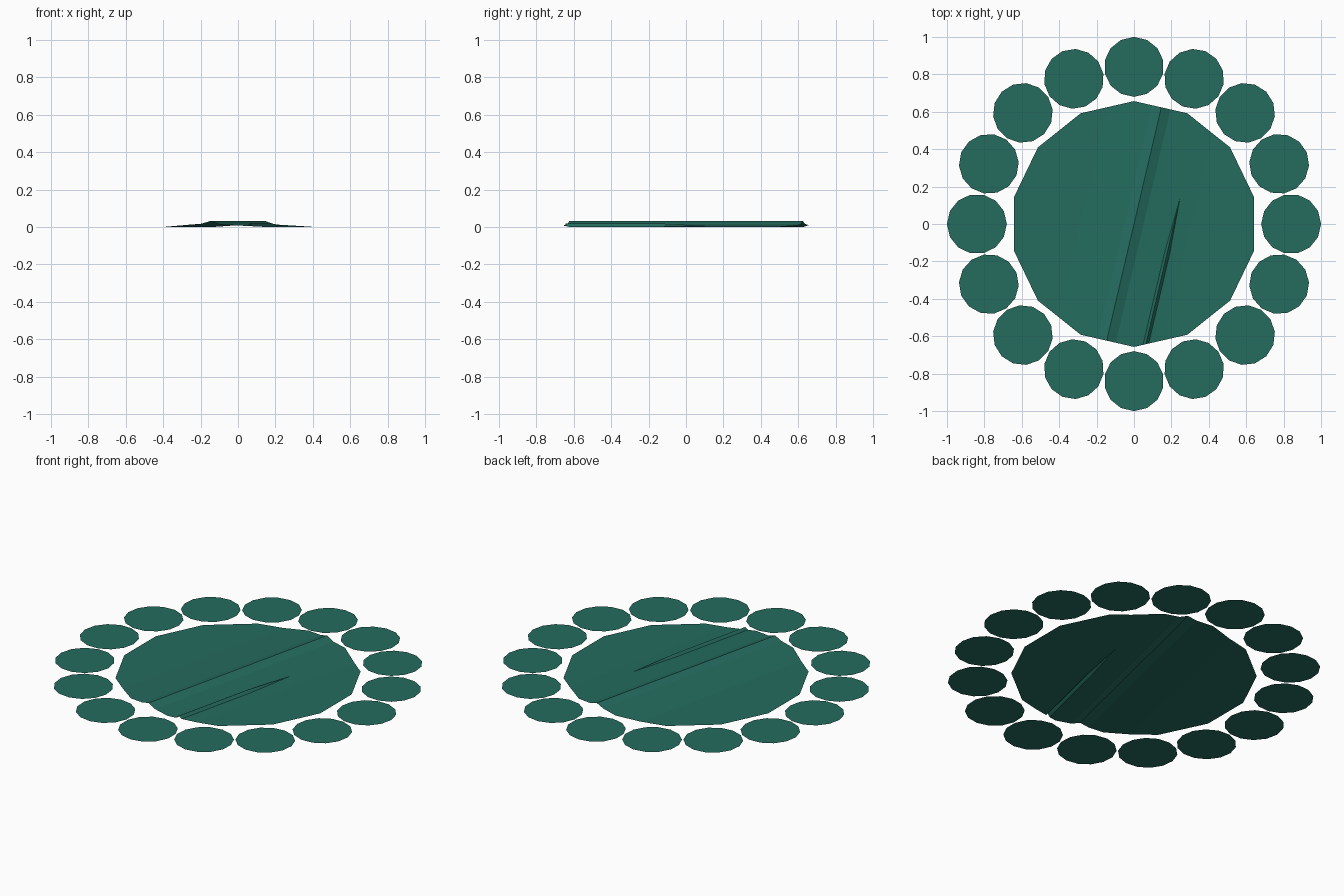
import bpy, bmesh, math
from mathutils import Vector, Matrix

if "Cube" in bpy.data.objects:
    bpy.data.objects.remove(bpy.data.objects["Cube"])

green = bpy.data.materials.new("deep_green")
green.diffuse_color = (0.018, 0.15, 0.114, 1)
green.use_nodes = True
green.node_tree.nodes["Principled BSDF"].inputs["Base Color"].default_value = green.diffuse_color

SIDES = 14
ALONG = Vector((0.228, 0.974, 0))    # direction of the folds
ACROSS = Vector((0.974, -0.228, 0))

# height of the sheet across the main fold
PROFILE = [(-0.8, 0), (-0.28, 0), (-0.05, 0.018), (0, 0.033),
           (0.05, 0.014), (0.3, 0), (0.8, 0)]
# shorter second fold
FOLD_U, FOLD_W, FOLD_END = 0.208, 0.014, 0.19


def finish(bm, name):
    mesh = bpy.data.meshes.new(name)
    bm.to_mesh(mesh)
    bm.free()
    mesh.materials.append(green)
    obj = bpy.data.objects.new(name, mesh)
    bpy.context.collection.objects.link(obj)
    return obj


def cut(bm, point, normal):
    bmesh.ops.bisect_plane(bm, geom=bm.verts[:] + bm.edges[:] + bm.faces[:],
                           plane_co=point, plane_no=normal, dist=1e-5)


def height(p):
    u, v = p.dot(ACROSS), p.dot(ALONG)
    z = 0
    for (a, za), (b, zb) in zip(PROFILE, PROFILE[1:]):
        if a <= u <= b:
            z = za + (zb - za) * (u - a) / (b - a)
    rise = max(0, 1 - abs(u - FOLD_U) / FOLD_W)
    fade = min(1, max(0, (FOLD_END - v) / 0.3))
    return z + 0.015 * rise * fade


# central creased sheet
bm = bmesh.new()
bmesh.ops.create_circle(bm, cap_ends=True, segments=SIDES, radius=0.657,
                        matrix=Matrix.Rotation(math.pi / 2 + math.pi / SIDES * (SIDES % 4 != 0), 4, 'Z'))
for u in [p[0] for p in PROFILE[1:-1]] + [FOLD_U - FOLD_W, FOLD_U, FOLD_U + FOLD_W]:
    cut(bm, ACROSS * u, ACROSS)
for v in (FOLD_END, FOLD_END - 0.3):
    cut(bm, ALONG * v, ALONG)
for vert in bm.verts:
    vert.co.z = height(vert.co)
bmesh.ops.triangulate(bm, faces=bm.faces[:])
for f in bm.faces:
    f.normal_update()
    if f.normal.z < 0:
        f.normal_flip()
finish(bm, "creased_centre_sheet")

# ring of flat discs
for i in range(16):
    a = i * math.tau / 16
    bm = bmesh.new()
    place = Matrix.Rotation(a - math.pi / 2, 4, 'Z') @ Matrix.Translation((0, 0.84, 0))
    bmesh.ops.create_circle(bm, cap_ends=True, segments=SIDES, radius=0.16, matrix=place)
    for f in bm.faces:
        f.normal_update()
        if f.normal.z < 0:
            f.normal_flip()
    finish(bm, f"outer_disc_{i + 1:02d}")
